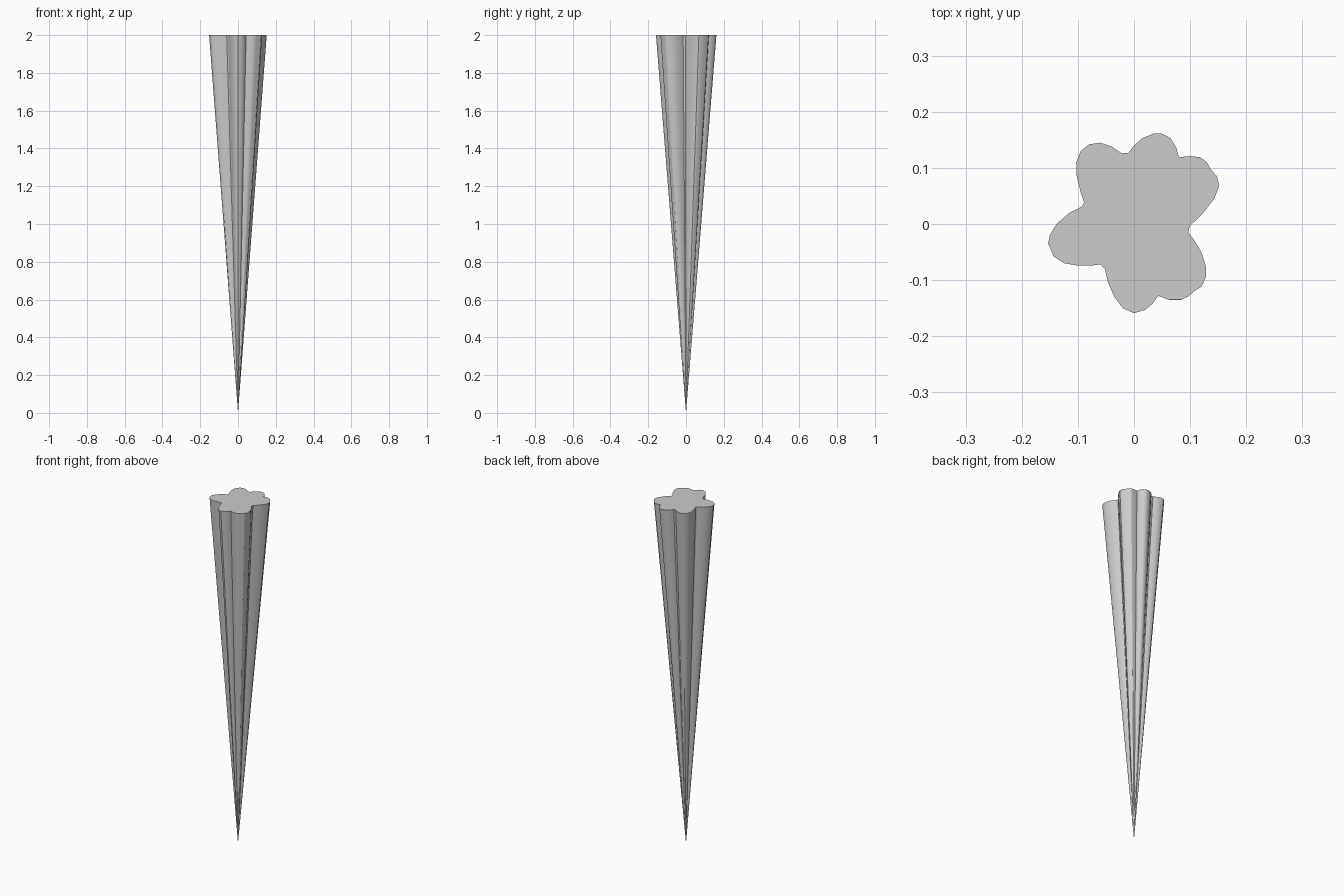
import bpy, bmesh, math

# Lobed cross-section at the top, counter-clockwise
OUTLINE = [
    (0.097, -0.015), (0.099, -0.004), (0.122, 0.018), (0.143, 0.045), (0.152, 0.068),
    (0.148, 0.085), (0.137, 0.097), (0.130, 0.110), (0.118, 0.119), (0.100, 0.121),
    (0.080, 0.119), (0.075, 0.137), (0.065, 0.153), (0.050, 0.161), (0.035, 0.161),
    (0.015, 0.153), (0.000, 0.140), (-0.010, 0.127), (-0.022, 0.126), (-0.040, 0.138),
    (-0.060, 0.145), (-0.080, 0.142), (-0.095, 0.130), (-0.103, 0.110), (-0.102, 0.085),
    (-0.096, 0.060), (-0.089, 0.038), (-0.093, 0.031), (-0.115, 0.020), (-0.138, 0.000),
    (-0.150, -0.020), (-0.153, -0.035), (-0.143, -0.058), (-0.125, -0.070), (-0.100, -0.074),
    (-0.075, -0.074), (-0.060, -0.072), (-0.052, -0.080), (-0.046, -0.105), (-0.035, -0.130),
    (-0.020, -0.150), (0.000, -0.159), (0.020, -0.153), (0.033, -0.142), (0.043, -0.128),
    (0.062, -0.135), (0.085, -0.135), (0.097, -0.129), (0.107, -0.120), (0.120, -0.112),
    (0.128, -0.095), (0.128, -0.075), (0.120, -0.050), (0.108, -0.030),
]
HEIGHT = 2.0
n = len(OUTLINE)
bm = bmesh.new()


def ring(z):
    # The section shrinks in a straight line towards the tip
    s = z / HEIGHT
    return [bm.verts.new((x * s, y * s, z)) for x, y in OUTLINE]


# Fluted sides
rings = [ring(z) for z in (0.02, 1.0, HEIGHT)]
for low, high in zip(rings, rings[1:]):
    for i in range(n):
        j = (i + 1) % n
        bm.faces.new((low[i], low[j], high[j], high[i]))

# Pointed tip and flat top
tip = bm.verts.new((0, 0, 0))
for i in range(n):
    bm.faces.new((tip, rings[0][(i + 1) % n], rings[0][i]))
bm.faces.new(rings[-1])
bmesh.ops.recalc_face_normals(bm, faces=bm.faces)

mesh = bpy.data.meshes.new("fluted_spike")
bm.to_mesh(mesh)
bm.free()
spike = bpy.data.objects.new("fluted_spike", mesh)
bpy.context.collection.objects.link(spike)
bpy.context.view_layer.objects.active = spike
spike.select_set(True)
bpy.ops.object.shade_smooth_by_angle(angle=math.radians(30))
